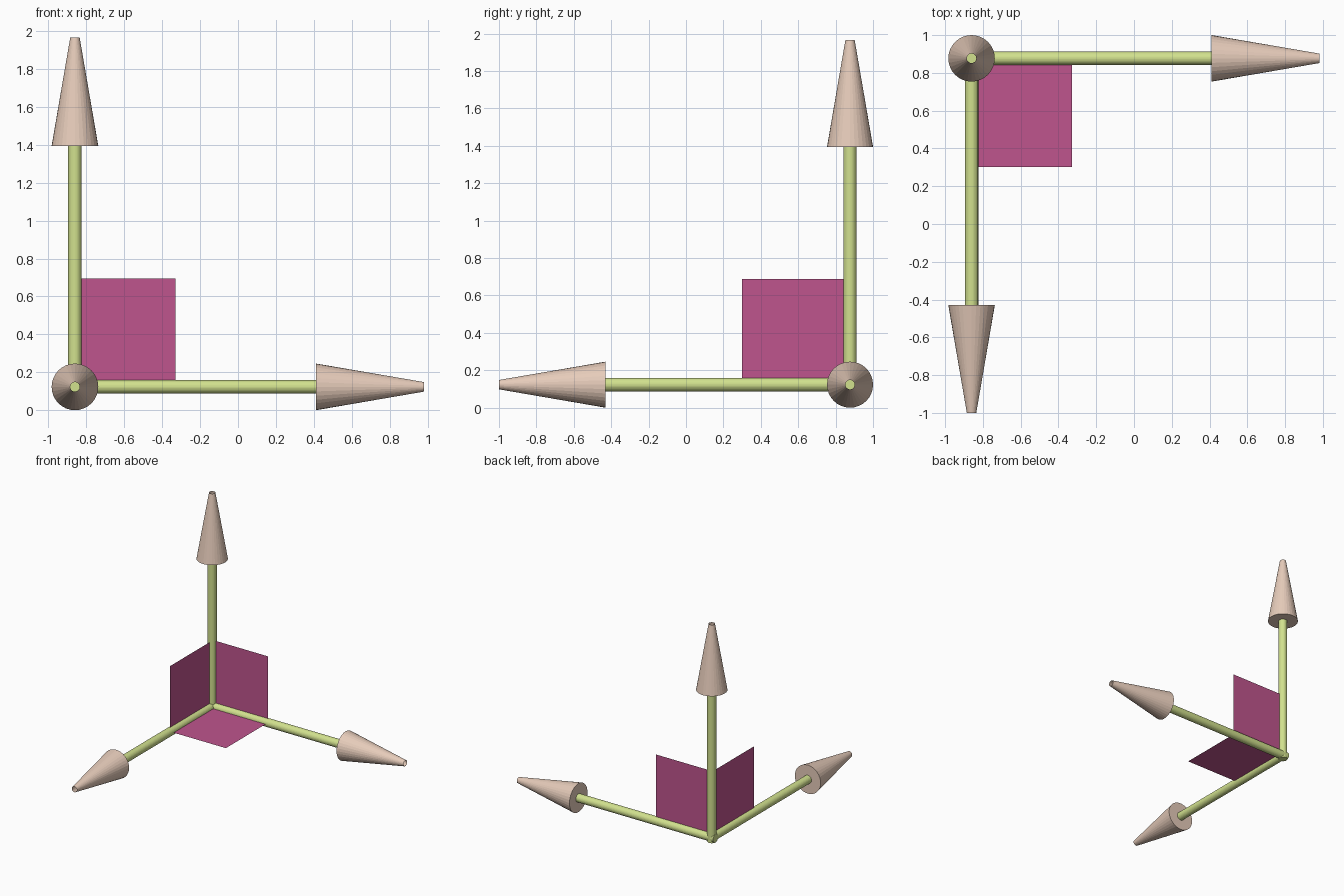
import bpy, bmesh
from mathutils import Vector, Matrix

if "Cube" in bpy.data.objects:
    bpy.data.objects.remove(bpy.data.objects["Cube"])

SIDES = 32
SHAFT_R, HEAD_R, TIP_R = 0.0355, 0.123, 0.025
LENGTH, HEAD_LEN = 1.877, 0.57
CX, CY, CZ = -0.86, 0.877, 0.123      # where the axes meet


def material(name, rgb):
    m = bpy.data.materials.new(name)
    m.diffuse_color = (*rgb, 1)
    m.use_nodes = True
    m.node_tree.nodes["Principled BSDF"].inputs["Base Color"].default_value = m.diffuse_color
    return m


GREEN = material("pale_green", (0.64, 0.75, 0.27))
TAN = material("tan", (0.79, 0.60, 0.49))
PINK = material("pink", (0.52, 0.09, 0.27))


def add_object(name, bm, mat):
    mesh = bpy.data.meshes.new(name)
    bm.to_mesh(mesh)
    bm.free()
    mesh.materials.append(mat)
    obj = bpy.data.objects.new(name, mesh)
    bpy.context.collection.objects.link(obj)
    return obj


def tapered(name, start, direction, r1, r2, length, mat, open_tip=False):
    """Cylinder or truncated cone running from start along direction."""
    bm = bmesh.new()
    bmesh.ops.create_cone(bm, cap_ends=True, segments=SIDES,
                          radius1=r1, radius2=r2, depth=length)
    if open_tip:
        caps = [f for f in bm.faces if f.normal.z > 0.99]
        bmesh.ops.delete(bm, geom=caps, context='FACES_ONLY')
    d = Vector(direction)
    place = (Matrix.Translation(Vector(start) + d * length / 2)
             @ d.to_track_quat('Z', 'Y').to_matrix().to_4x4())
    bm.transform(place)
    add_object(name, bm, mat)


def arrow(name, start, direction):
    shaft_len = LENGTH - HEAD_LEN
    tapered(name + "_shaft", start, direction, SHAFT_R, SHAFT_R,
            shaft_len + 0.005, GREEN)
    head = Vector(start) + Vector(direction) * shaft_len
    tapered(name + "_head", head, direction, HEAD_R, TIP_R, HEAD_LEN, TAN, True)


def panel(name, corner, u, v):
    """Flat rectangle spanned by u and v from a corner."""
    bm = bmesh.new()
    c, u, v = Vector(corner), Vector(u), Vector(v)
    bm.faces.new([bm.verts.new(p) for p in (c, c + u, c + u + v, c + v)])
    add_object(name, bm, PINK)


# Three arrows; the x and z shafts start one shaft radius behind the corner
arrow("x_arrow", (CX - SHAFT_R, CY, CZ), (1, 0, 0))
arrow("y_arrow", (CX, CY, CZ), (0, -1, 0))
arrow("z_arrow", (CX, CY, CZ - SHAFT_R), (0, 0, 1))

# Three square panels between the arrows
panel("floor_panel", (CX, CY, CZ), (0, -0.575, 0), (0.533, 0, 0))
panel("back_panel", (CX, CY, CZ), (0.531, 0, 0), (0, 0, 0.571))
panel("side_panel", (CX, CY, CZ), (0, -0.577, 0), (0, 0, 0.564))
